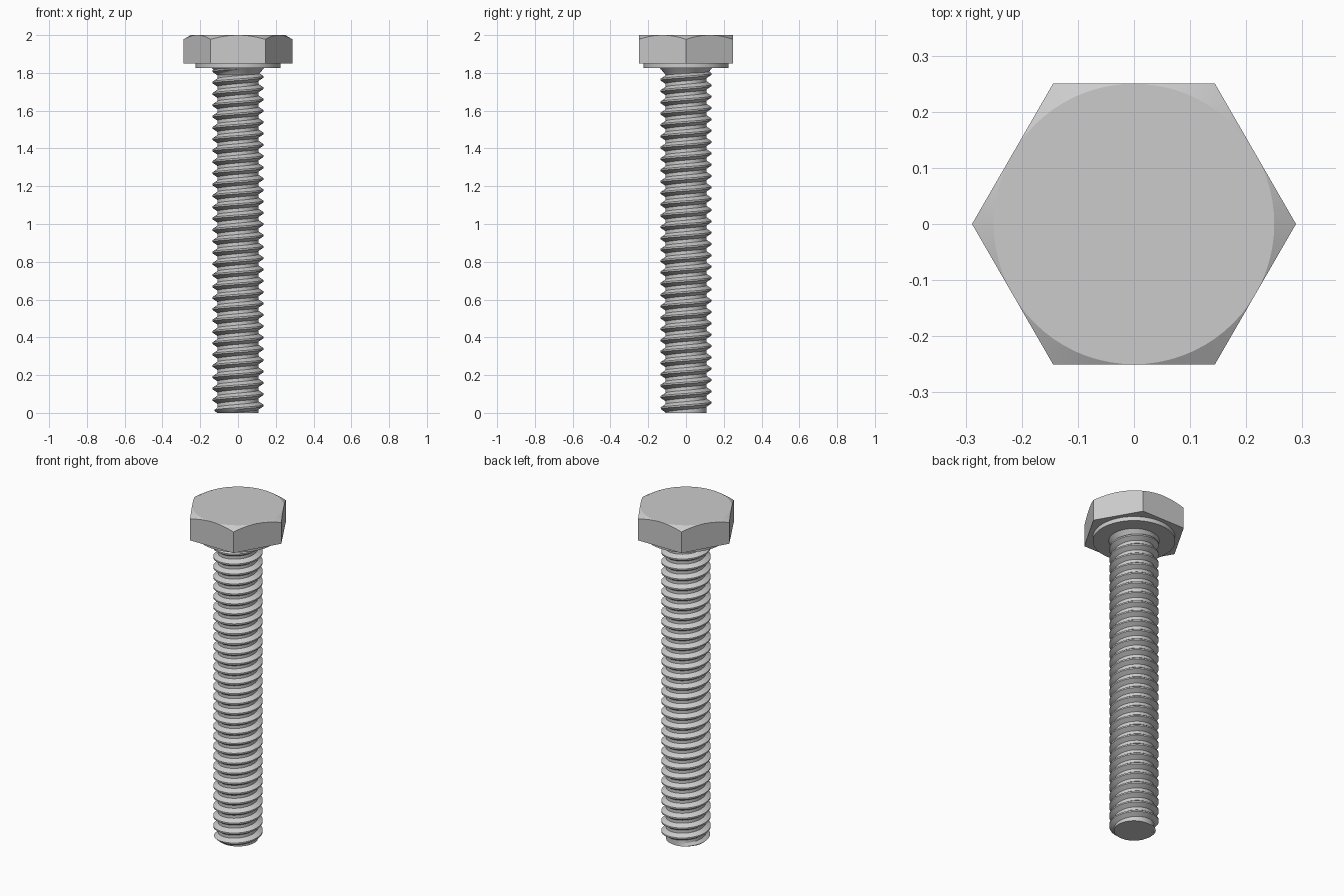
import bpy, bmesh
from math import pi, cos, sin, tan, radians

if "Cube" in bpy.data.objects:
    bpy.data.objects.remove(bpy.data.objects["Cube"])

N = 72                              # segments around
TOP, HEAD_Z, NECK_Z = 2.0, 1.85, 1.825
FLAT_R, MAJOR, MINOR, PITCH = 0.25, 0.135, 0.109, 0.06


def loft(name, rings):
    """Skin closed rings of points, bottom to top, and cap both ends."""
    bm = bmesh.new()
    loops = [[bm.verts.new(p) for p in ring] for ring in rings]
    for a, b in zip(loops, loops[1:]):
        for i in range(N):
            j = (i + 1) % N
            bm.faces.new((a[i], a[j], b[j], b[i]))
    bm.faces.new(loops[0][::-1])
    bm.faces.new(loops[-1])
    bmesh.ops.remove_doubles(bm, verts=bm.verts, dist=1e-5)
    finish(name, bm)


def finish(name, bm):
    mesh = bpy.data.meshes.new(name)
    bm.to_mesh(mesh)
    bm.free()
    obj = bpy.data.objects.new(name, mesh)
    bpy.context.collection.objects.link(obj)
    bpy.ops.object.select_all(action='DESELECT')
    bpy.context.view_layer.objects.active = obj
    obj.select_set(True)
    bpy.ops.object.shade_smooth_by_angle(angle=radians(20))


def circle(r, z):
    return [(r * cos(2 * pi * i / N), r * sin(2 * pi * i / N), z) for i in range(N)]


def hexagon(z_of_r):
    pts = []
    for i in range(N):
        t = 2 * pi * i / N
        r = FLAT_R / cos(t % (pi / 3) - pi / 6)
        pts.append((r * cos(t), r * sin(t), z_of_r(r)))
    return pts


# Hex head with a conical 30 degree chamfer on the corners
loft("hex_head", [hexagon(lambda r: HEAD_Z),
                  hexagon(lambda r: TOP - (r - FLAT_R) * tan(pi / 6)),
                  circle(FLAT_R, TOP)])

# Washer face and the flared neck under the head
loft("washer_face", [circle(0.225, NECK_Z), circle(0.225, HEAD_Z)])
loft("neck", [circle(MINOR, 1.79), circle(0.12, 1.805), circle(0.14, NECK_Z + 0.002)])

# Threaded shank: a tooth profile swept along a helix, trimmed at both ends
PROFILE = [(0.0, MINOR), (0.3, MINOR), (0.58, MAJOR), (0.72, MAJOR)]
bm = bmesh.new()
cols = []
for i in range(N + 1):
    t = 2 * pi * i / N
    col = []
    for k in range(-2, int(NECK_Z / PITCH) + 2):
        for off, r in PROFILE:
            z = (k + off + i / N) * PITCH
            if z <= 0 or z >= NECK_Z:
                z, r = min(max(z, 0), NECK_Z), MINOR
            r = min(r, 0.112 + z)          # chamfered tip
            col.append(bm.verts.new((r * cos(t), r * sin(t), z)))
    cols.append(col)
for a, b in zip(cols, cols[1:]):
    for j in range(len(a) - 1):
        bm.faces.new((a[j], b[j], b[j + 1], a[j + 1]))
bmesh.ops.remove_doubles(bm, verts=bm.verts, dist=1e-5)
bmesh.ops.dissolve_degenerate(bm, edges=bm.edges, dist=1e-6)
bmesh.ops.holes_fill(bm, edges=[e for e in bm.edges if e.is_boundary], sides=0)
bmesh.ops.recalc_face_normals(bm, faces=bm.faces)
finish("threaded_shank", bm)
